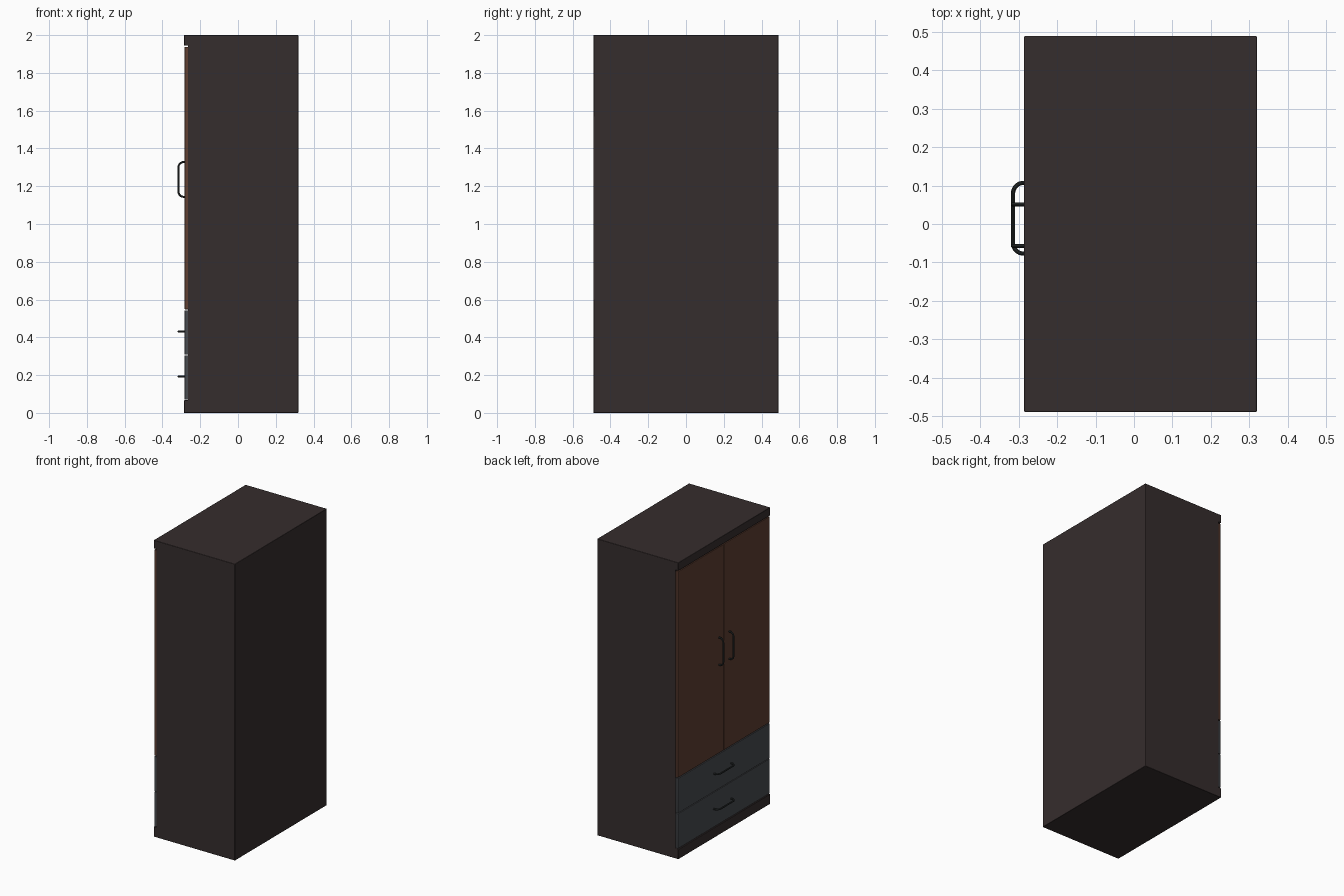
import bpy, bmesh, math

if "Cube" in bpy.data.objects:
    bpy.data.objects.remove(bpy.data.objects["Cube"])


def material(name, rgb):
    m = bpy.data.materials.new(name)
    m.diffuse_color = (*rgb, 1)
    m.use_nodes = True
    m.node_tree.nodes["Principled BSDF"].inputs["Base Color"].default_value = m.diffuse_color
    return m


DARK = material("dark_wood", (0.036, 0.026, 0.026))
BROWN = material("brown_wood", (0.115, 0.05, 0.032))
SLATE = material("slate", (0.065, 0.07, 0.078))
METAL = material("dark_metal", (0.022, 0.027, 0.027))


def finish(obj, mat, bevel=0):
    obj.data.materials.append(mat)
    if bevel:
        b = obj.modifiers.new("bevel", 'BEVEL')
        b.width, b.segments = bevel, 2
    bpy.ops.object.select_all(action='DESELECT')
    bpy.context.view_layer.objects.active = obj
    obj.select_set(True)
    bpy.ops.object.shade_smooth_by_angle(angle=math.radians(35))


def box(name, lo, hi, mat, bevel):
    bpy.ops.mesh.primitive_cube_add(size=1, location=[(a + b) / 2 for a, b in zip(lo, hi)])
    obj = bpy.context.object
    obj.name = name
    obj.scale = [b - a for a, b in zip(lo, hi)]
    bpy.ops.object.transform_apply(location=False, rotation=False, scale=True)
    finish(obj, mat, bevel)


def handle(name, y, z, vertical):
    # D-shaped bar: straight grip with a quarter bend at each end
    half, reach, r = 0.092, 0.315, 0.027
    side = [(-0.278, half)]
    for i in range(9):
        a = i * math.pi / 16
        side.append((-reach + r - r * math.sin(a), half - r + r * math.cos(a)))
    path = side + [(x, -t) for x, t in reversed(side)]
    cu = bpy.data.curves.new(name, 'CURVE')
    cu.dimensions = '3D'
    cu.bevel_depth, cu.bevel_resolution, cu.use_fill_caps = 0.0055, 3, True
    sp = cu.splines.new('POLY')
    sp.points.add(len(path) - 1)
    for p, (x, t) in zip(sp.points, path):
        p.co = (x, y, z + t, 1) if vertical else (x, y + t, z, 1)
    obj = bpy.data.objects.new(name, cu)
    bpy.context.collection.objects.link(obj)
    bpy.ops.object.select_all(action='DESELECT')
    bpy.context.view_layer.objects.active = obj
    obj.select_set(True)
    bpy.ops.object.convert(target='MESH')
    finish(bpy.context.object, METAL)


# Carcass: C-shaped side profile (x, z) with top and plinth lips, extruded across y
profile = [(0.32, 0), (0.32, 2), (-0.286, 2), (-0.286, 1.945),
           (-0.265, 1.945), (-0.265, 0.067), (-0.286, 0.067), (-0.286, 0)]
bm = bmesh.new()
face = bm.faces.new([bm.verts.new((x, -0.49, z)) for x, z in profile])
ext = bmesh.ops.extrude_face_region(bm, geom=[face])
bmesh.ops.translate(bm, vec=(0, 0.98, 0),
                    verts=[v for v in ext["geom"] if isinstance(v, bmesh.types.BMVert)])
bmesh.ops.recalc_face_normals(bm, faces=bm.faces)
mesh = bpy.data.meshes.new("carcass")
bm.to_mesh(mesh)
bm.free()
carcass = bpy.data.objects.new("carcass", mesh)
bpy.context.collection.objects.link(carcass)
finish(carcass, DARK, 0.003)

# Pair of doors with upright handles
for side, lo, hi, hy in (("left", 0.001, 0.488, 0.051), ("right", -0.488, -0.001, -0.057)):
    box(side + "_door", (-0.282, lo, 0.548), (-0.264, hi, 1.938), BROWN, 0.002)
    handle(side + "_door_handle", hy, 1.236, True)

# Two drawers with level handles
for level, lo, hi, hz in (("lower", 0.07, 0.305, 0.193), ("upper", 0.308, 0.543, 0.431)):
    box(level + "_drawer", (-0.282, -0.488, lo), (-0.264, 0.488, hi), SLATE, 0.002)
    handle(level + "_drawer_handle", 0.015, hz, False)
